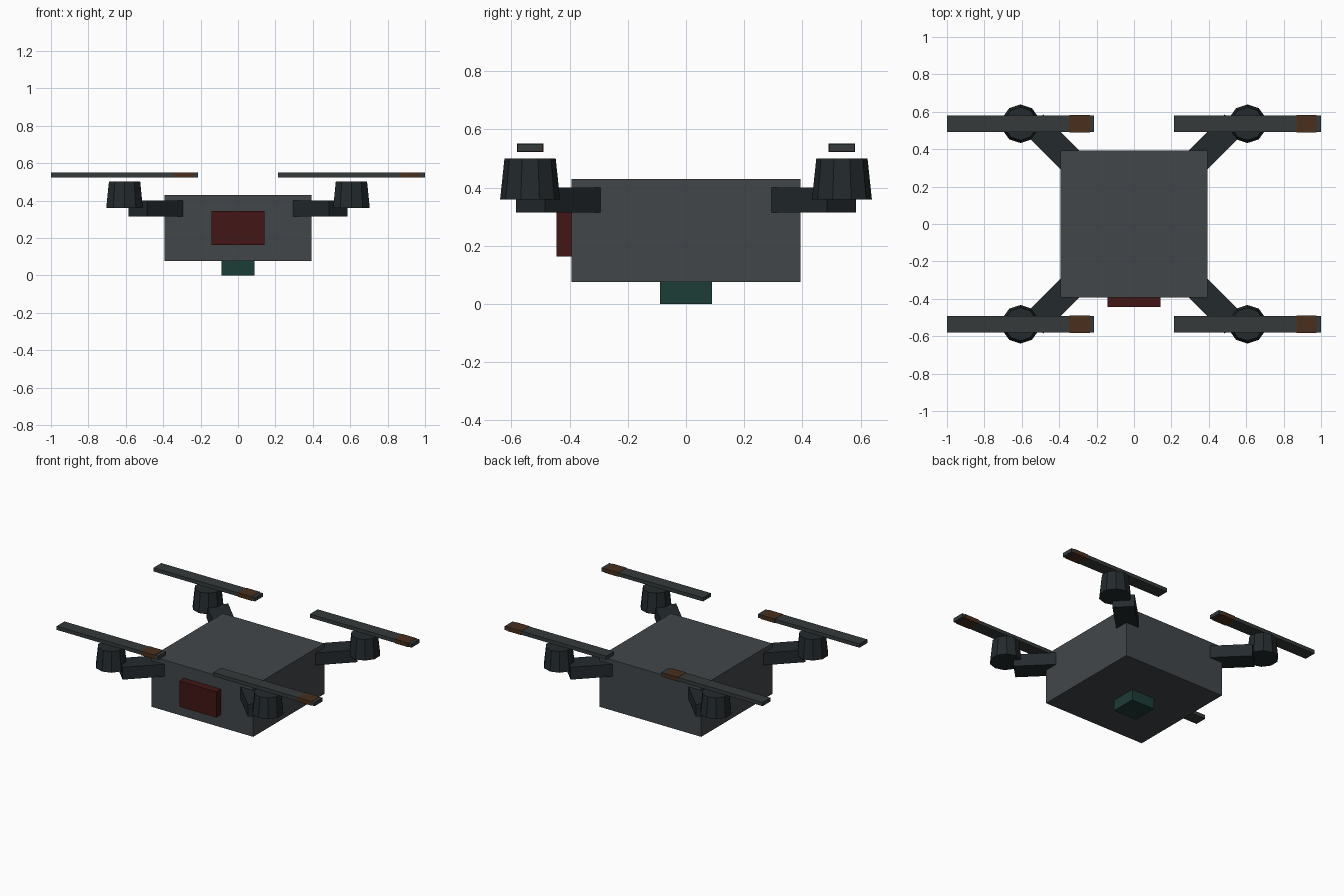
import bpy, math

if "Cube" in bpy.data.objects:
    bpy.data.objects.remove(bpy.data.objects["Cube"])


def material(name, rgb):
    m = bpy.data.materials.new(name)
    m.diffuse_color = (*rgb, 1)
    m.use_nodes = True
    m.node_tree.nodes["Principled BSDF"].inputs["Base Color"].default_value = m.diffuse_color
    return m


SHELL = material("shell_grey", (0.055, 0.062, 0.068))
DARK = material("dark_grey", (0.017, 0.023, 0.026))
BLADE = material("blade_grey", (0.035, 0.042, 0.043))
RED = material("lens_red", (0.055, 0.008, 0.008))
GREEN = material("sensor_green", (0.012, 0.045, 0.038))
ORANGE = material("tip_orange", (0.065, 0.028, 0.012))


def box(name, centre, size, mat, turn=0):
    bpy.ops.mesh.primitive_cube_add(size=1, location=centre, rotation=(0, 0, turn))
    o = bpy.context.object
    o.name = name
    o.scale = size
    bpy.ops.object.transform_apply(location=False, rotation=False, scale=True)
    o.data.materials.append(mat)
    return o


# Central body, front camera, belly sensor
box("body", (0, 0, 0.253), (0.787, 0.787, 0.354), SHELL)
box("front_camera", (0, -0.4165, 0.254), (0.286, 0.057, 0.18), RED)
box("belly_sensor", (0, 0, 0.0385), (0.178, 0.178, 0.077), GREEN)

# Arm, motor, blade and tip marker at each corner
for sy, end in ((-1, "front"), (1, "back")):
    for sx, side in ((-1, "left"), (1, "right")):
        tag = f"{end}_{side}"
        x, y = sx * 0.6065, sy * 0.536
        box("arm_" + tag, (sx * 0.4375, sy * 0.4375, 0.358), (0.276, 0.141, 0.086),
            DARK, math.atan2(sy, sx))
        bpy.ops.mesh.primitive_cone_add(vertices=10, radius1=0.103, radius2=0.088,
                                        depth=0.141, location=(x, y, 0.4305))
        motor = bpy.context.object
        motor.name = "motor_" + tag
        motor.data.materials.append(DARK)
        box("blade_" + tag, (x, y, 0.537), (0.787, 0.086, 0.026), BLADE)
        # the marker sits towards +x on every blade
        box("blade_tip_" + tag, (x + 0.316, y, 0.537), (0.108, 0.091, 0.029), ORANGE)
